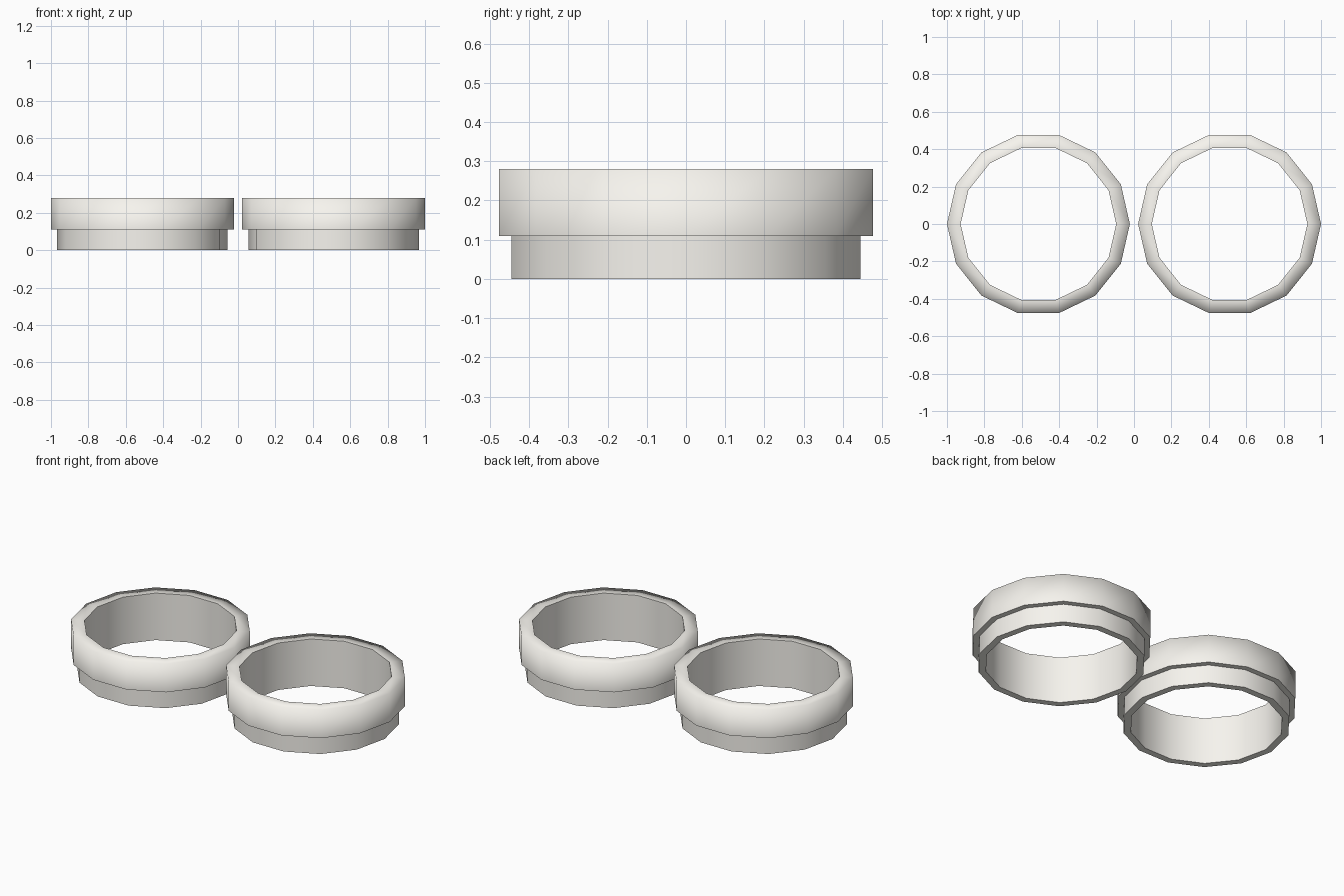
import bpy, bmesh
from math import cos, sin, tau

if "Cube" in bpy.data.objects:
    bpy.data.objects.remove(bpy.data.objects["Cube"])

SIDES = 14
# closed stepped cross-section (radius, height): thin collar below, wide band above
PROFILE = [(0.456, 0), (0.456, 0.11), (0.489, 0.11),
           (0.489, 0.28), (0.416, 0.28), (0.416, 0)]
SOFT = 3  # only the outer top edge is shaded soft, the other rims stay crisp

# warm ivory
ivory = bpy.data.materials.new("ivory")
ivory.diffuse_color = (0.93, 0.91, 0.86, 1)
ivory.use_nodes = True
ivory.node_tree.nodes["Principled BSDF"].inputs["Base Color"].default_value = ivory.diffuse_color


def lathe_ring(name, cx):
    bm = bmesh.new()
    loops = [[bm.verts.new((r * cos(tau * i / SIDES), r * sin(tau * i / SIDES), z))
              for r, z in PROFILE] for i in range(SIDES)]
    n = len(PROFILE)
    for i in range(SIDES):
        a, b = loops[i], loops[(i + 1) % SIDES]
        for j in range(n):
            k = (j + 1) % n
            bm.faces.new((a[j], b[j], b[k], a[k])).smooth = True
        for j in range(n):
            bm.edges.get((a[j], b[j])).smooth = j == SOFT
    bmesh.ops.recalc_face_normals(bm, faces=bm.faces)
    mesh = bpy.data.meshes.new(name)
    bm.to_mesh(mesh)
    bm.free()
    mesh.materials.append(ivory)
    ob = bpy.data.objects.new(name, mesh)
    ob.location.x = cx
    bpy.context.collection.objects.link(ob)


# the matching pair
for name, side in (("left_ring", -1), ("right_ring", 1)):
    lathe_ring(name, side * 0.511)
